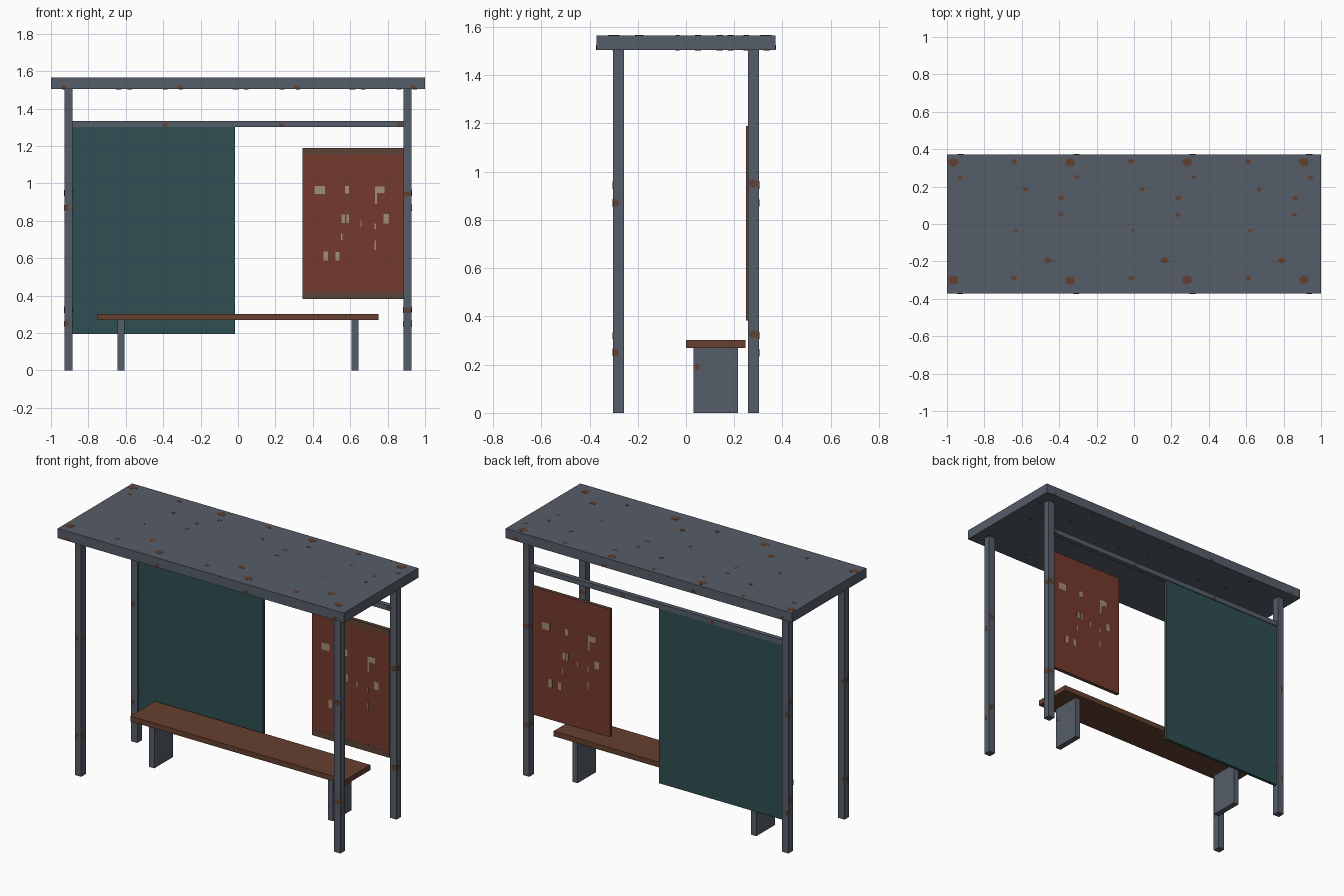
import bpy, bmesh, math, random
from mathutils import Vector

if "Cube" in bpy.data.objects:
    bpy.data.objects.remove(bpy.data.objects["Cube"])

random.seed(4)


def material(name, rgb):
    m = bpy.data.materials.new(name)
    lin = [((c / 255 + 0.055) / 1.055) ** 2.4 for c in rgb]
    m.diffuse_color = (*lin, 1)
    m.use_nodes = True
    m.node_tree.nodes["Principled BSDF"].inputs["Base Color"].default_value = m.diffuse_color
    return m


STEEL = material("grey steel", (86, 93, 104))
TEAL = material("teal panel", (47, 78, 82))
RED = material("faded red", (117, 58, 45))
EDGE = material("poster edge brown", (92, 68, 55))
WOOD = material("seat brown", (102, 64, 47))
RUST = material("rust", (98, 64, 46))
TAN = material("pale tan", (162, 142, 114))


def finish(bm, name, mat):
    me = bpy.data.meshes.new(name)
    bmesh.ops.recalc_face_normals(bm, faces=bm.faces[:])
    bm.to_mesh(me)
    bm.free()
    me.materials.append(mat)
    ob = bpy.data.objects.new(name, me)
    bpy.context.collection.objects.link(ob)
    return ob


def add_box(bm, lo, hi):
    lo, hi = Vector(lo), Vector(hi)
    verts = bmesh.ops.create_cube(bm, size=1)["verts"]
    for v in verts:
        v.co = Vector(v.co[i] * (hi[i] - lo[i]) + (hi[i] + lo[i]) / 2 for i in range(3))


def box(name, lo, hi, mat):
    bm = bmesh.new()
    add_box(bm, lo, hi)
    return finish(bm, name, mat)


def add_patch(bm, pos, axis, sign, w, h, lift=0.001):
    """Flat irregular rust flake lying on a face with the given normal."""
    a, b = [i for i in range(3) if i != axis]
    verts = []
    for i in range(7):
        t = i * math.tau / 7
        r = random.uniform(0.8, 1.1) / 2
        p = list(pos)
        p[axis] += sign * lift
        p[a] += min(max(math.cos(t) * r, -0.5), 0.5) * w
        p[b] += min(max(math.sin(t) * r, -0.5), 0.5) * h
        verts.append(bm.verts.new(p))
    f = bm.faces.new(verts)
    # give the flake a hairline depth so its outward side is well defined
    ext = bmesh.ops.extrude_face_region(bm, geom=[f])
    for v in ext["geom"]:
        if isinstance(v, bmesh.types.BMVert):
            v.co[axis] -= sign * lift * 1.5


# roof
box("roof", (-1, -0.372, 1.504), (1, 0.372, 1.565), STEEL)

# four posts, each with rust flakes on its sides
PX, PY, HX, HY = 0.906, 0.28, 0.022, 0.023
rust = bmesh.new()
for sx, side in ((-1, "left"), (1, "right")):
    for sy, end in ((-1, "front"), (1, "back")):
        cx, cy = sx * PX, sy * PY
        box(f"{end}_{side}_post", (cx - HX, cy - HY, 0), (cx + HX, cy + HY, 1.504), STEEL)
        for s in (-1, 1):
            for z in ((0.25, 0.87) if sy < 0 else (0.325, 0.95)):
                off = -0.01 if sy < 0 else 0
                add_patch(rust, (cx + s * HX, cy + off, z), 0, s,
                          0.026 if sy < 0 else 0.044, 0.035)
            for z in ((0.25, 0.87) if sx < 0 else (0.32, 0.945)):
                off = -0.01 if sx < 0 else 0
                add_patch(rust, (cx + off, cy + s * HY, z), 1, s,
                          0.022 if sx < 0 else 0.042, 0.035)
finish(rust, "post_rust", RUST)

# back rail, hanging panel
box("back_rail", (-0.887, 0.265, 1.301), (0.887, 0.295, 1.333), STEEL)
box("teal_back_panel", (-0.887, 0.27, 0.195), (-0.015, 0.29, 1.301), TEAL)

# notice board with brown edges and bands
X0, X1, Z0, Z1, Y0, Y1 = 0.344, 0.884, 0.382, 1.19, 0.249, 0.27
board = box("notice_board", (X0, Y0, Z0), (X1, Y1, Z1), RED)
board.data.materials.append(EDGE)
for p in board.data.polygons:
    if abs(p.normal.z) > 0.5:
        p.material_index = 1
bm = bmesh.new()
add_box(bm, (X0, Y0 - 0.001, Z1 - 0.035), (X1, Y0 + 0.002, Z1))
add_box(bm, (X0, Y0 - 0.001, Z0), (X1, Y0 + 0.002, Z0 + 0.04))
finish(bm, "notice_board_bands", EDGE)

# worn paper scraps, mirrored onto the reverse
scraps = [(0.437, 0.965, 0.055, 0.045), (0.582, 0.965, 0.022, 0.04), (0.758, 0.967, 0.052, 0.035),
          (0.738, 0.92, 0.01, 0.06), (0.562, 0.81, 0.018, 0.045), (0.587, 0.81, 0.014, 0.045),
          (0.793, 0.812, 0.03, 0.05), (0.658, 0.785, 0.007, 0.035), (0.555, 0.715, 0.007, 0.035),
          (0.733, 0.77, 0.008, 0.03), (0.733, 0.67, 0.008, 0.05), (0.47, 0.612, 0.025, 0.05),
          (0.533, 0.61, 0.022, 0.045)]
bm = bmesh.new()
for x, z, w, h in scraps:
    add_box(bm, (x - w / 2, Y0 - 0.001, z - h / 2), (x + w / 2, Y0 + 0.002, z + h / 2))
    x = X0 + X1 - x
    add_box(bm, (x - w / 2, Y1 - 0.002, z - h / 2), (x + w / 2, Y1 + 0.001, z + h / 2))
finish(bm, "paper_scraps", TAN)

# bench
box("bench_seat", (-0.752, 0, 0.27), (0.752, 0.247, 0.303), WOOD)
for sx, side in ((-1, "left"), (1, "right")):
    cx = sx * 0.625
    box(f"{side}_bench_leg", (cx - 0.018, 0.031, 0), (cx + 0.018, 0.216, 0.27), STEEL)

# rust on the roof in a repeating pattern, on its front edge and on the rail
spots = [(-0.965, 0.33, 0.06), (-0.93, 0.25, 0.03), (-0.64, 0.335, 0.035), (-0.58, 0.185, 0.03),
         (-0.39, 0.14, 0.035), (-0.39, 0.05, 0.03), (-0.63, -0.035, 0.02), (-0.46, -0.195, 0.045),
         (-0.965, -0.3, 0.06), (-0.64, -0.29, 0.035)]
bm = bmesh.new()
for k in range(4):
    for x, y, d in spots:
        x += k * 0.625
        if x < 0.96:
            add_patch(bm, (x, y, 1.565), 2, 1, d, d * 0.8)
            if d < 0.04:
                add_patch(bm, (x, y, 1.504), 2, -1, d * 0.8, d * 0.8)
    for s in (-1, 1):
        add_patch(bm, (-0.93 + k * 0.622, s * 0.372, 1.515), 1, s, 0.035, 0.02)
for x in (-0.39, 0.235, 0.865):
    for y, s in ((0.265, -1), (0.295, 1)):
        add_patch(bm, (x, y, 1.314), 1, s, 0.035, 0.024)
for s in (-1, 1):
    add_patch(bm, (s * 0.643, 0.045, 0.19), 0, s, 0.026, 0.035)
finish(bm, "roof_and_rail_rust", RUST)
